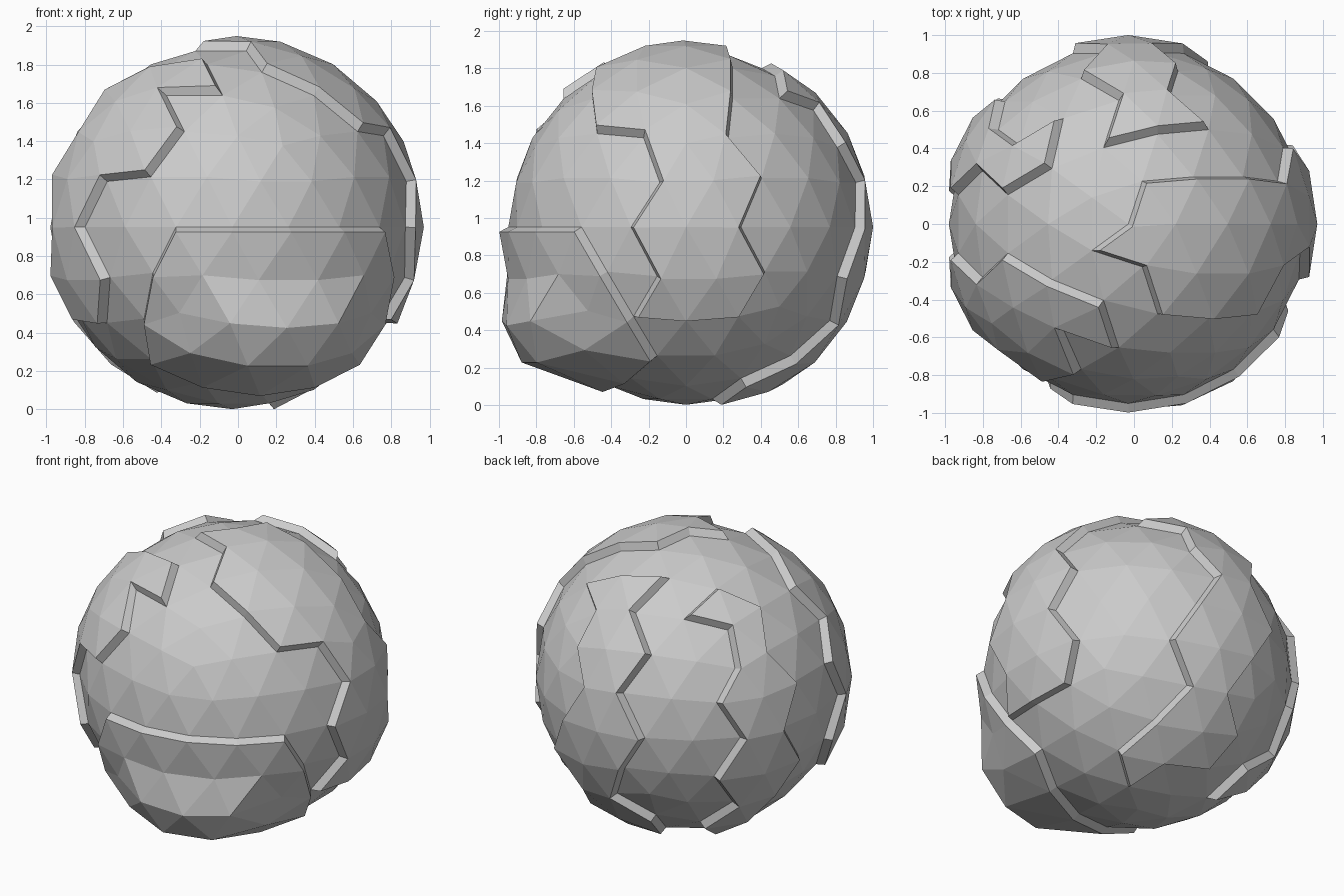
import bpy, bmesh
from math import radians, sin, cos, sqrt
from mathutils import Vector

if "Cube" in bpy.data.objects:
    bpy.data.objects.remove(bpy.data.objects["Cube"])

R, RAISE, INSET = 0.95, 1.053, 0.024
# height of each vertex ring of the icosphere, from top pole (0) to bottom pole (12)
RING = [1, .962, .87, .71, .49, .26, 0, -.26, -.49, -.71, -.87, -.962, -1]


def direction(z, lon):
    r = sqrt(max(0, 1 - z * z))
    return Vector((r * cos(radians(lon)), r * sin(radians(lon)), z))


bm = bmesh.new()
bmesh.ops.create_icosphere(bm, subdivisions=3, radius=R)
start_verts, start_faces = list(bm.verts), list(bm.faces)


def vert(ring, lon):
    d = direction(RING[ring], lon)
    return max(start_verts, key=lambda v: v.co.normalized().dot(d))


def region(outline, seed):
    """Faces enclosed by a closed chain of mesh vertices (flood fill from a seed)."""
    vs = [vert(*p) for p in outline]
    walls = set()
    for a, b in zip(vs, vs[1:] + vs[:1]):
        e = bm.edges.get((a, b))
        if e:
            walls.add(e)
        else:
            print("missing edge", a.co, b.co)
    d = direction(*seed)
    first = max(start_faces, key=lambda f: f.calc_center_median().normalized().dot(d))
    found, todo = {first}, [first]
    while todo:
        for e in todo.pop().edges:
            if e not in walls:
                for f in e.link_faces:
                    if f not in found:
                        found.add(f)
                        todo.append(f)
    return list(found)


# plate outlines: (ring, longitude)
side_plate = [(1, 72), (2, 36), (3, 24), (4, 18), (5, 27), (6, 18), (7, 27), (8, 18),
              (8, 0), (8, -18), (7, -9), (6, -18), (5, -9), (4, -18), (4, -36),
              (3, -48), (2, -72), (1, -72), (1, -144), (0, 0)]
back_plate = [(2, 108), (2, 72), (3, 48), (3, 72), (4, 72), (5, 81), (6, 72), (7, 63),
              (8, 72), (9, 60), (10, 36), (11, 36), (10, 72), (10, 108), (9, 108),
              (8, 90), (7, 99), (6, 108), (5, 99), (4, 108), (3, 96)]
back_left_plate = [(2, 144), (3, 120), (3, 144), (4, 144), (5, 135), (6, 144), (7, 135),
                   (8, 144), (9, 132), (10, 144), (9, 156), (8, 162), (7, 171),
                   (6, 162), (5, 171), (4, 162), (3, 168)]
front_left_plate = [(2, -108), (3, -96), (3, -120), (4, -108), (5, -117), (5, -135),
                    (6, -144), (7, -135), (8, -144), (8, -162), (7, -171), (6, -162),
                    (5, -171), (4, -162), (3, -168), (2, -144)]
jaw_plate = [(6, -108), (6, -90), (6, -72), (6, -54), (6, -36), (7, -27), (8, -18),
             (9, -12), (10, -36), (10, -72), (10, -108), (9, -132), (8, -126), (7, -117)]

plates = [region(o, s) for o, s in (
    (side_plate, (.04, 3)), (back_plate, (.04, 90)), (back_left_plate, (.04, 153)),
    (front_left_plate, (.06, -153)), (jaw_plate, (-.3, -72)))]

# vertices of the jaw that bulge forward, with their push
bulge = [(vert(r, lon), push) for r, lon, push in (
    (8, -90, .12), (8, -72, .15), (8, -54, .15),
    (9, -108, .09), (9, -84, .19), (9, -60, .21), (9, -36, .10))]

# raise every plate with a sloping rim
for faces in plates:
    bmesh.ops.inset_region(bm, faces=faces, thickness=INSET, use_even_offset=True,
                           use_boundary=True)
    for v in {v for f in faces for v in f.verts}:
        v.co *= RAISE
for v, push in bulge:
    v.co += Vector((.15, -1, 0)) * push

bmesh.ops.translate(bm, verts=bm.verts, vec=(-0.03, 0, 0.951))
bmesh.ops.recalc_face_normals(bm, faces=bm.faces)
mesh = bpy.data.meshes.new("plated_ball")
bm.to_mesh(mesh)
bm.free()
bpy.context.collection.objects.link(bpy.data.objects.new("plated_ball", mesh))
